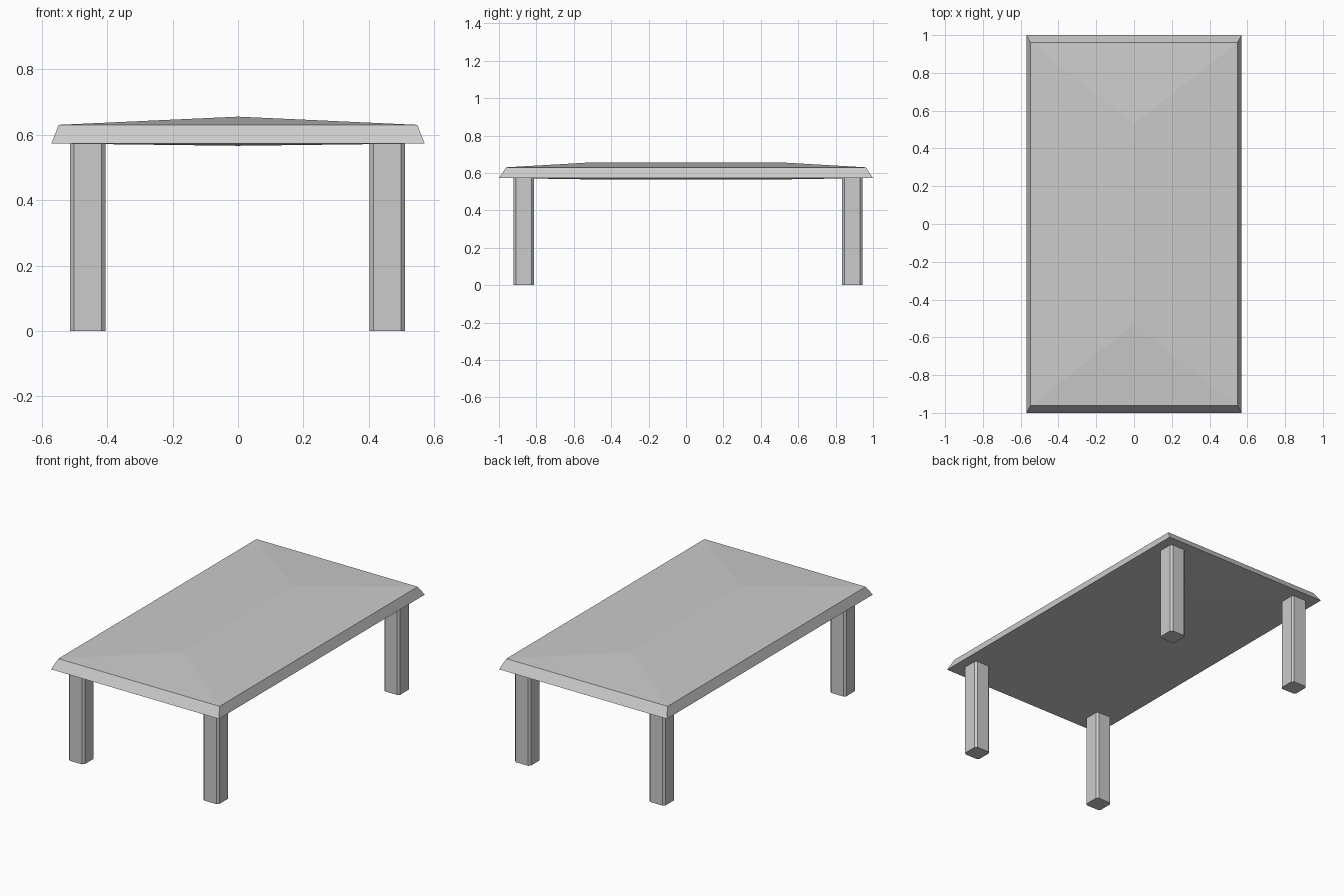
import bpy, bmesh

if "Cube" in bpy.data.objects:
    bpy.data.objects.remove(bpy.data.objects["Cube"])


def add_object(name, bm):
    bmesh.ops.recalc_face_normals(bm, faces=bm.faces)
    mesh = bpy.data.meshes.new(name)
    bm.to_mesh(mesh)
    bm.free()
    obj = bpy.data.objects.new(name, mesh)
    bpy.context.collection.objects.link(obj)
    return obj


def ring(bm, hx, hy, z):
    return [bm.verts.new((sx * hx, sy * hy, z))
            for sx, sy in ((-1, -1), (1, -1), (1, 1), (-1, 1))]


def hip(bm, rim, half_ridge, z):
    # close a rectangular rim with a shallow hipped surface
    a = bm.verts.new((0, -half_ridge, z))
    b = bm.verts.new((0, half_ridge, z))
    for face in ((rim[0], rim[1], a), (rim[1], rim[2], b, a),
                 (rim[2], rim[3], b), (rim[3], rim[0], a, b)):
        bm.faces.new(face)


# Table top: sloped edge band, slightly crowned above and below
bm = bmesh.new()
low = ring(bm, 0.57, 1.0, 0.573)
high = ring(bm, 0.548, 0.962, 0.63)
for i in range(4):
    j = (i + 1) % 4
    bm.faces.new((low[i], low[j], high[j], high[i]))
hip(bm, high, 0.53, 0.655)
hip(bm, low, 0.55, 0.566)
add_object("table_top", bm)


# Legs: square posts with chamfered upright corners
def leg(name, x, y, half=0.054, chamfer=0.012, height=0.573):
    bm = bmesh.new()
    h, c = half, half - chamfer
    outline = ((-c, -h), (c, -h), (h, -c), (h, c),
               (c, h), (-c, h), (-h, c), (-h, -c))
    base = bm.faces.new([bm.verts.new((x + px, y + py, 0)) for px, py in outline])
    out = bmesh.ops.extrude_face_region(bm, geom=[base], use_keep_orig=True)
    top = [v for v in out["geom"] if isinstance(v, bmesh.types.BMVert)]
    bmesh.ops.translate(bm, verts=top, vec=(0, 0, height))
    add_object(name, bm)


for side, x in (("left", -0.459), ("right", 0.456)):
    for end, y in (("front", -0.867), ("back", 0.889)):
        leg(f"{end}_{side}_leg", x, y)
